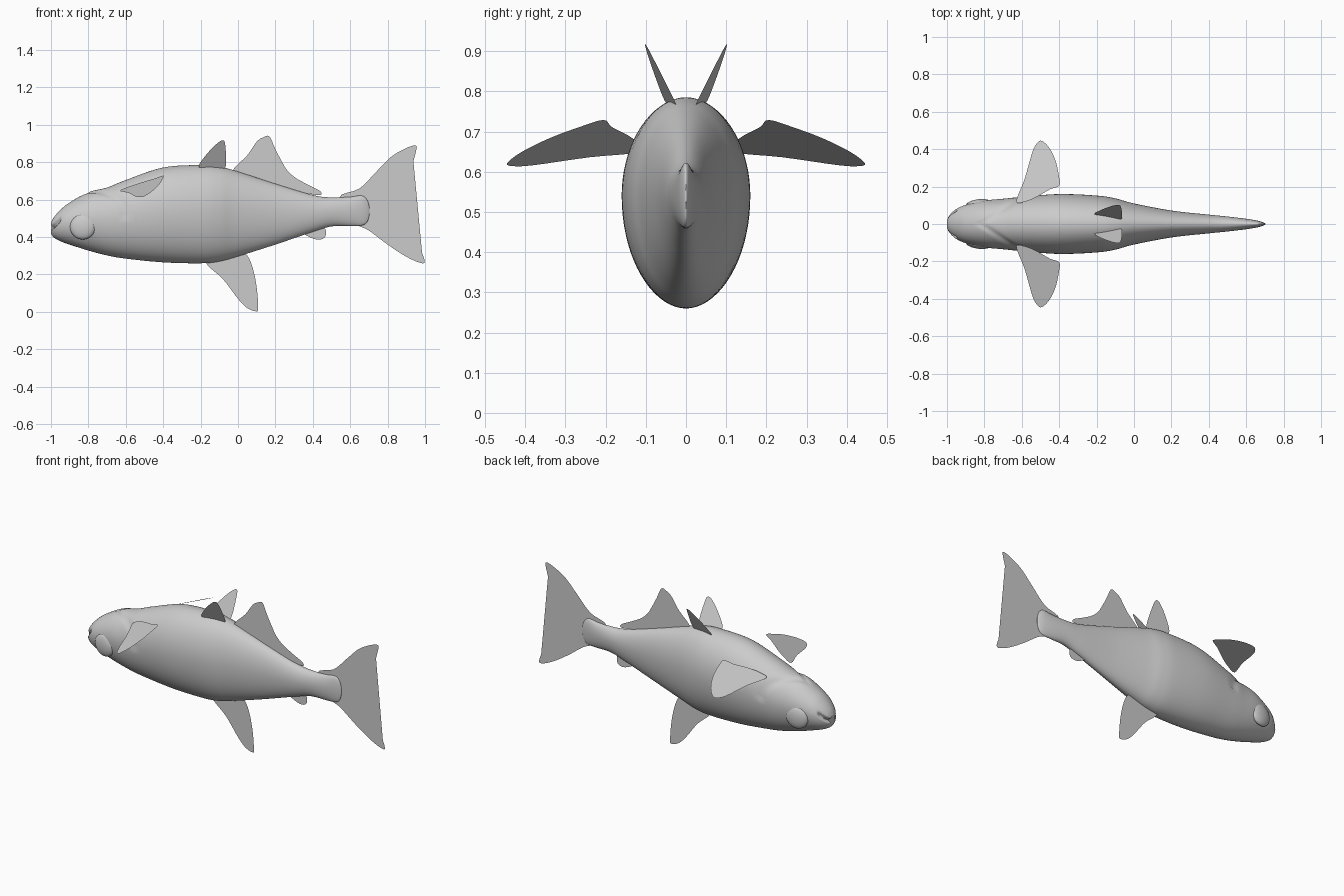
import bpy, bmesh, math
from mathutils import Vector

cube = bpy.data.objects.get("Cube")
if cube:
    bpy.data.objects.remove(cube)

grey = bpy.data.materials.new("plain grey")
grey.use_nodes = True
grey.diffuse_color = (0.6, 0.6, 0.6, 1)
grey.node_tree.nodes["Principled BSDF"].inputs["Base Color"].default_value = (0.6, 0.6, 0.6, 1)


def spline(points, steps, closed=False):
    """Smooth curve through the points."""
    pts = [Vector(p) for p in points]
    n = len(pts)
    get = (lambda i: pts[i % n]) if closed else (lambda i: pts[max(0, min(n - 1, i))])
    out = []
    for i in range(n if closed else n - 1):
        a, b, c, d = (get(i + k) for k in (-1, 0, 1, 2))
        for s in range(steps):
            t = s / steps
            out.append(0.5 * (2 * b + (c - a) * t + (2 * a - 5 * b + 4 * c - d) * t * t
                              + (3 * b - a - 3 * c + d) * t ** 3))
    return out if closed else out + [pts[-1]]


def finish(name, bm, smooth=True):
    mesh = bpy.data.meshes.new(name)
    bmesh.ops.recalc_face_normals(bm, faces=bm.faces)
    for f in bm.faces:
        f.smooth = smooth
    bm.to_mesh(mesh)
    bm.free()
    mesh.materials.append(grey)
    obj = bpy.data.objects.new(name, mesh)
    bpy.context.collection.objects.link(obj)
    return obj


def fin(name, outline, place):
    """Flat sheet with a rounded outline, placed in space by a plane rule."""
    bm = bmesh.new()
    bm.faces.new([bm.verts.new(place(p.x, p.y)) for p in spline(outline, 4, True)])
    bmesh.ops.triangulate(bm, faces=bm.faces)
    return finish(name, bm, False)


# Body: x, top, bottom, half width
stations = [(-1.0, .475, .42, .025), (-.985, .505, .398, .05), (-.95, .545, .378, .08),
            (-.9, .585, .36, .102), (-.8, .64, .328, .125), (-.7, .665, .302, .135),
            (-.6, .705, .285, .145), (-.4, .772, .265, .16), (-.2, .785, .26, .152),
            (-.1, .777, .27, .137), (0, .75, .297, .11), (.2, .685, .36, .072),
            (.4, .625, .428, .05), (.5, .612, .457, .04), (.6, .615, .459, .028),
            (.66, .622, .462, .018), (.69, .6, .48, .009), (.703, .56, .52, .002)]
SIDES = 72


def groove(distance, width, depth):
    return depth * max(0, 1 - abs(distance) / width)


bm = bmesh.new()
rings = []
for x, top, bottom, half in [(v[0], v[1], v[2], v[3]) for v in spline(stations, 7)]:
    middle = bottom + 0.54 * (top - bottom)
    ring = []
    for k in range(SIDES):
        a = math.tau * k / SIDES
        c, s = math.cos(a), math.sin(a)
        y = half * c
        z = middle + s * ((top - middle) if s > 0 else (middle - bottom))
        px = x
        # Mouth slit curving up around the snout
        if x < -.945:
            dent = groove(z - (.447 + (x + 1)), .016, .022 * min(1, (-.945 - x) / .02))
            px += dent
            y *= 1 - dent * 5
        # Nape crease sweeping back towards the side fins
        if s > 0 and -.84 < x < -.6:
            dent = groove(x + .82 - 1.5 * abs(y), .03, .008)
            y -= dent * c
            z -= dent * s
        ring.append(bm.verts.new((px, y, z)))
    rings.append(ring)
for a, b in zip(rings, rings[1:]):
    for k in range(SIDES):
        j = (k + 1) % SIDES
        bm.faces.new((a[k], a[j], b[j], b[k]))
bm.faces.new(rings[0])
bm.faces.new(rings[-1])
finish("body", bm)

# Eyes: flattened domes on each cheek
for side, label in ((1, "left"), (-1, "right")):
    bm = bmesh.new()
    bmesh.ops.create_uvsphere(bm, u_segments=24, v_segments=14, radius=.068)
    for v in bm.verts:
        x, y, z = v.co
        v.co = (x - .83 - .12 * z, side * (.107 + .36 * z + .15 * x), .455 + y)
    finish(label + "_eye", bm)

    # Broad side fins
    fin(label + "_pectoral_fin",
        [(-.63, .12), (-.585, .24), (-.545, .38), (-.52, .43), (-.495, .445), (-.455, .41),
         (-.42, .34), (-.402, .26), (-.4, .205), (-.45, .185), (-.52, .145), (-.58, .12)],
        lambda x, y: (x, side * y, .65 + .45 * (x + .62) - .27 * (y - .13)))

    # Small paired fins on the back
    fin(label + "_back_fin",
        [(-.21, .775), (-.17, .84), (-.11, .902), (-.077, .916), (-.067, .88),
         (-.064, .79), (-.08, .765), (-.14, .765)],
        lambda x, z: (x, side * (.03 + .5 * (z - .78) - .17 * (x + .065)), z))

# Fins on the centre line
flat = lambda x, z: (x, 0, z)
fin("dorsal_fin", [(-.03, .75), (.05, .838), (.1, .91), (.135, .933), (.168, .938), (.2, .87),
                   (.25, .775), (.3, .722), (.37, .682), (.44, .645), (.42, .625), (.2, .67),
                   (.05, .71)], flat)
fin("anal_fin", [(-.17, .262), (-.08, .175), (0, .07), (.05, .02), (.1, .003), (.108, .025),
                 (.1, .13), (.08, .23), (.05, .3), (0, .32), (-.1, .3)], flat)
fin("small_rear_fin", [(.34, .43), (.39, .397), (.43, .386), (.46, .395), (.47, .42),
                       (.46, .45), (.4, .46)], flat)
fin("tail_fin", [(.54, .61), (.65, .66), (.74, .75), (.82, .83), (.9, .876), (.95, .89),
                 (.952, .86), (.92, .75), (.87, .63), (.855, .572), (.87, .52), (.92, .43),
                 (.975, .335), (.998, .27), (.975, .262), (.9, .295), (.8, .36), (.7, .435),
                 (.62, .48)], flat)
